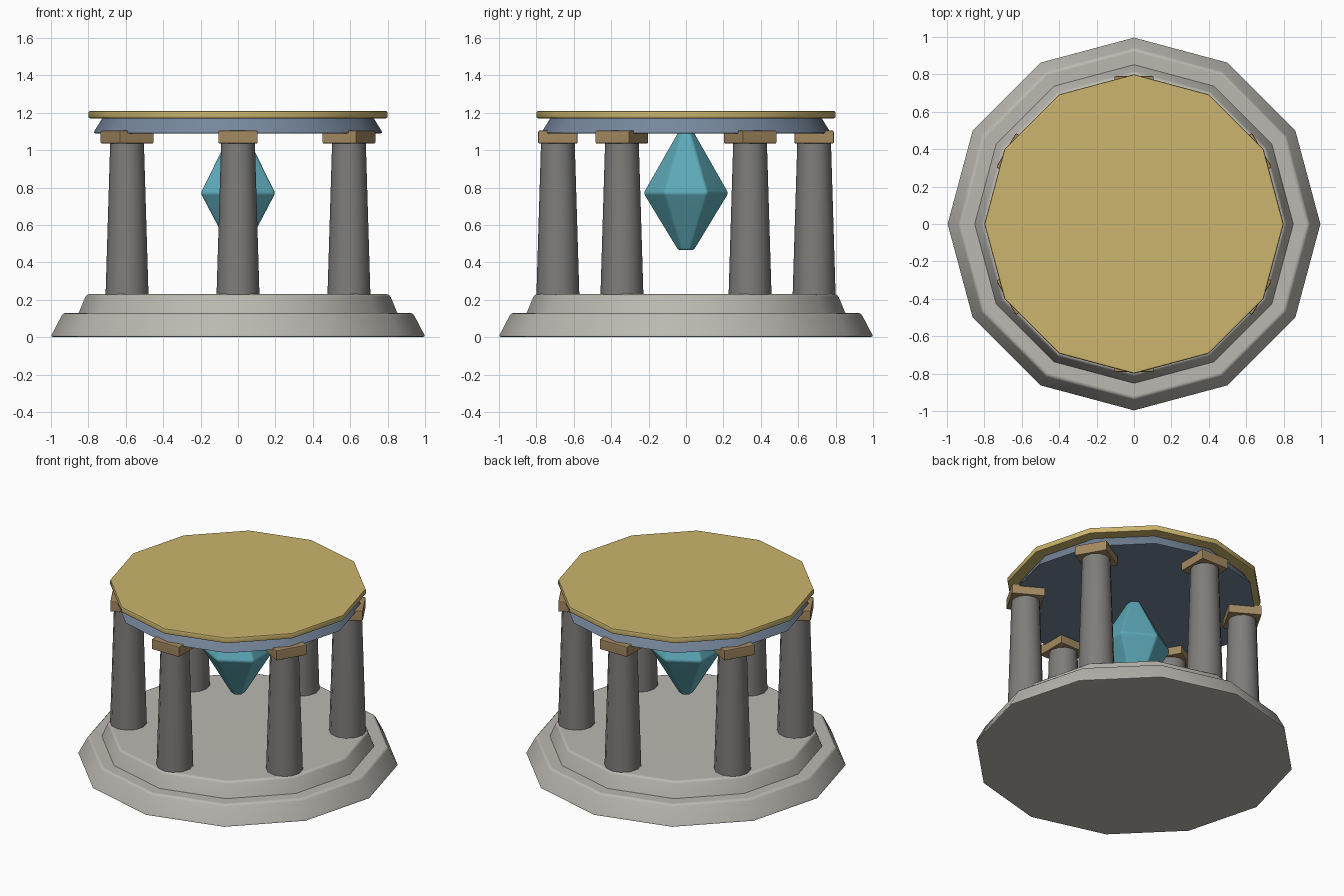
import bpy, bmesh
from math import sin, cos, pi, radians, hypot
from mathutils import Matrix

cube = bpy.data.objects.get("Cube")
if cube:
    bpy.data.objects.remove(cube, do_unlink=True)


def material(name, rgb):
    m = bpy.data.materials.new(name)
    m.use_nodes = True
    m.diffuse_color = (*rgb, 1)
    m.node_tree.nodes["Principled BSDF"].inputs["Base Color"].default_value = (*rgb, 1)
    return m


pale_stone = material("pale stone", (0.50, 0.48, 0.44))
dark_stone = material("dark stone", (0.21, 0.205, 0.195))
bronze = material("bronze", (0.37, 0.25, 0.12))
slate_blue = material("slate blue", (0.18, 0.24, 0.33))
gold = material("gold", (0.60, 0.46, 0.155))
teal = material("teal crystal", (0.11, 0.40, 0.48))


def finish(name, bm, mat, bevel, place=Matrix()):
    """Round the sharp edges, place the part and shade it."""
    bmesh.ops.recalc_face_normals(bm, faces=bm.faces)
    sharp = [e for e in bm.edges if e.calc_face_angle(0) > radians(35)]
    bmesh.ops.bevel(bm, geom=sharp, offset=bevel, segments=2, profile=0.5,
                    affect='EDGES', clamp_overlap=True)
    bm.transform(place)
    mesh = bpy.data.meshes.new(name)
    bm.to_mesh(mesh)
    bm.free()
    mesh.materials.append(mat)
    ob = bpy.data.objects.new(name, mesh)
    bpy.context.collection.objects.link(ob)
    bpy.ops.object.select_all(action='DESELECT')
    ob.select_set(True)
    bpy.context.view_layer.objects.active = ob
    bpy.ops.object.shade_smooth_by_angle(angle=radians(40))
    weighted = ob.modifiers.new("flat caps", 'WEIGHTED_NORMAL')
    weighted.keep_sharp = True
    return ob


def turned(name, profile, sides, mat, bevel, place=Matrix()):
    """Many-sided solid from (radius, height) rings, capped at both ends."""
    bm = bmesh.new()
    rings = [[bm.verts.new((r * sin(2 * pi * i / sides), r * cos(2 * pi * i / sides), z))
              for i in range(sides)] for r, z in profile]
    for a, b in zip(rings, rings[1:]):
        for i in range(sides):
            j = (i + 1) % sides
            bm.faces.new((a[i], a[j], b[j], b[i]))
    bm.faces.new(rings[0])
    bm.faces.new(rings[-1])
    return finish(name, bm, mat, bevel, place)


# Stepped base
turned("base_lower_step", [(1.003, 0), (0.935, 0.13)], 12, pale_stone, 0.015)
turned("base_upper_step", [(0.86, 0.11), (0.81, 0.23)], 12, pale_stone, 0.015)

# Ring of columns with square capitals
for k in range(6):
    spot = Matrix.Rotation(k * pi / 3, 4, 'Z') @ Matrix.Translation((0, -0.685, 0))
    turned(f"column_{k + 1}", [(0.115, 0.22), (0.09, 1.045)], 12, dark_stone, 0.01, spot)
    bm = bmesh.new()
    bmesh.ops.create_cube(bm, size=1)
    bm.transform(Matrix.Translation((0, 0, 1.07)) @ Matrix.Diagonal((0.21, 0.21, 0.07, 1)))
    finish(f"capital_{k + 1}", bm, bronze, 0.007, spot)

# Roof ring and its top plate
turned("roof", [(0.775, 1.09), (0.72, 1.18)], 12, slate_blue, 0.01)
turned("roof_plate", [(0.80, 1.17), (0.80, 1.21)], 12, gold, 0.01)

# Hanging crystal
turned("crystal", [(0.045, 0.465), (0.23, 0.77), (0.045, 1.095)], 6, teal, 0.012)
